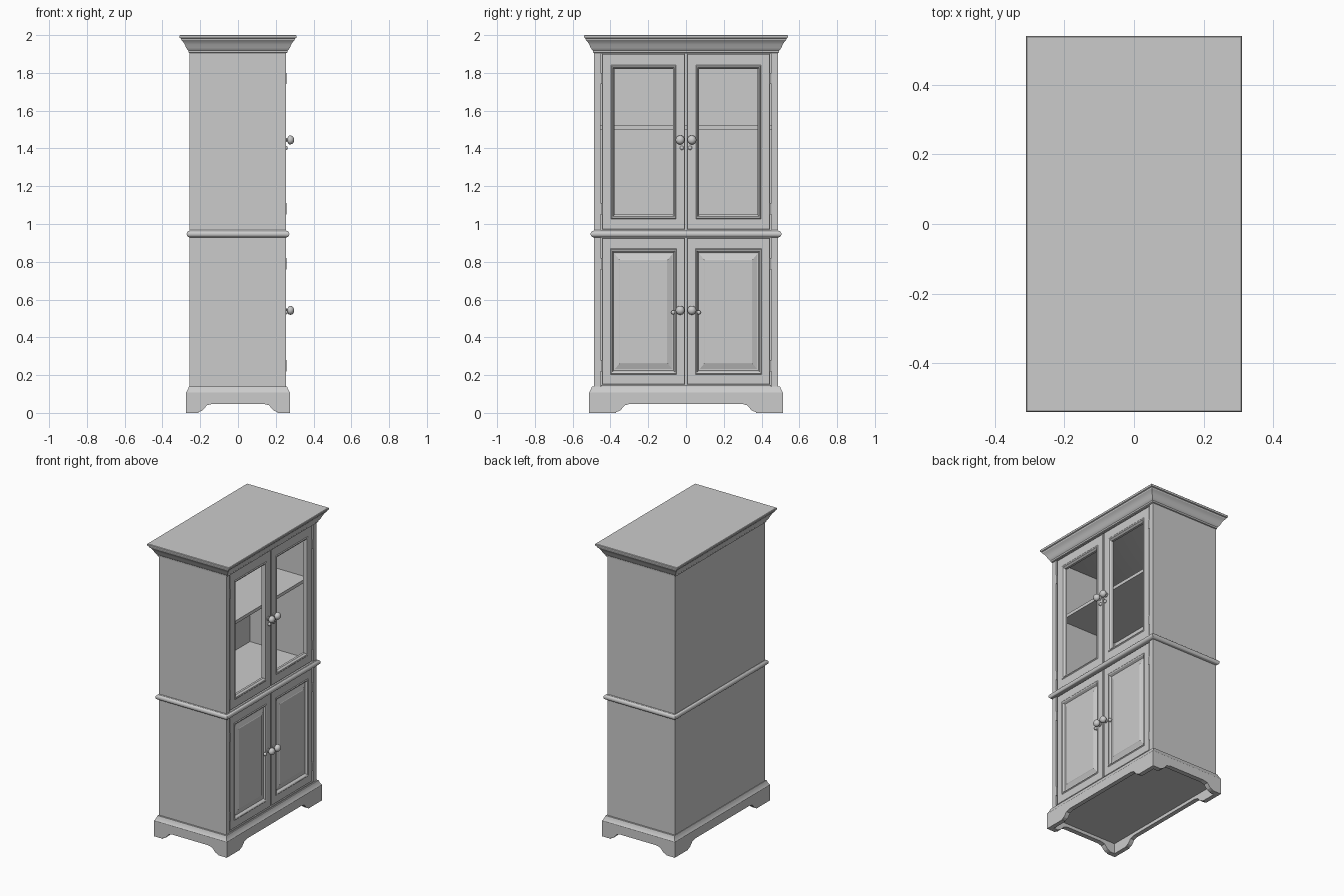
import bpy, bmesh, math

if "Cube" in bpy.data.objects:
    bpy.data.objects.remove(bpy.data.objects["Cube"])


def loft(name, rings, closed=False, smooth=0):
    """Skin a list of equal-length point rings; cap the ends or close the loop."""
    bm = bmesh.new()
    vs = [[bm.verts.new(p) for p in r] for r in rings]
    n = len(vs[0])
    pairs = list(zip(vs, vs[1:])) + ([(vs[-1], vs[0])] if closed else [])
    for a, b in pairs:
        for i in range(n):
            j = (i + 1) % n
            bm.faces.new((a[i], a[j], b[j], b[i]))
    if not closed:
        bm.faces.new(vs[0])
        bm.faces.new(vs[-1])
    bmesh.ops.recalc_face_normals(bm, faces=bm.faces)
    me = bpy.data.meshes.new(name)
    bm.to_mesh(me)
    bm.free()
    ob = bpy.data.objects.new(name, me)
    bpy.context.collection.objects.link(ob)
    bpy.ops.object.select_all(action='DESELECT')
    ob.select_set(True)
    bpy.context.view_layer.objects.active = ob
    if smooth:
        bpy.ops.object.shade_smooth_by_angle(angle=math.radians(smooth))
    return ob


def rect_z(hx, hy, z):
    return [(-hx, -hy, z), (hx, -hy, z), (hx, hy, z), (-hx, hy, z)]


def rect_x(x, y0, y1, z0, z1):
    return [(x, y0, z0), (x, y1, z0), (x, y1, z1), (x, y0, z1)]


def box(name, x0, x1, y0, y1, z0, z1):
    return loft(name, [rect_x(x0, y0, y1, z0, z1), rect_x(x1, y0, y1, z0, z1)])


def moulding(name, profile, hx, hy, smooth=30):
    return loft(name, [rect_z(hx + o, hy + o, z) for o, z in profile], smooth=smooth)


def door(name, s, z0, z1, steps, closed):
    """Nested rectangles: (inset, x) steps from the outer back edge inwards."""
    a, b = sorted((s * 0.004, s * 0.445))
    rings = [rect_x(x, a + i, b - i, z0 + i * 1.2, z1 - i * 1.25) for i, x in steps]
    return loft(name, rings, closed)


def lathe_x(name, y, z, profile, n=20):
    rings = [[(x, y + r * math.cos(2 * math.pi * k / n), z + r * math.sin(2 * math.pi * k / n))
              for k in range(n)] for r, x in profile]
    return loft(name, rings, smooth=40)


HX, HY = 0.256, 0.486

# Base plinth, hollow underneath, with bracket-foot arches on all sides
base = moulding("base_plinth", [(0.019, 0), (0.019, 0.108), (0.014, 0.115),
                                (0.008, 0.128), (0.004, 0.14)], HX, HY + 0.008)


def arch(half):
    pts = [(half, -0.02), (half, 0.004), (half - 0.02, 0.012), (half - 0.032, 0.024),
           (half - 0.045, 0.04), (half - 0.075, 0.048)]
    return pts + [(-u, z) for u, z in reversed(pts)]


cutters = [
    box("cavity_cutter", -0.245, 0.245, -0.48, 0.48, -0.02, 0.07),
    loft("side_arch_cutter", [[(u, y, z) for u, z in arch(0.21)] for y in (-0.7, 0.7)]),
    loft("front_arch_cutter", [[(x, u, z) for u, z in arch(0.37)] for x in (-0.5, 0.5)]),
]
bpy.context.view_layer.objects.active = base
for c in cutters:
    m = base.modifiers.new("cut", 'BOOLEAN')
    m.operation, m.solver, m.object = 'DIFFERENCE', 'EXACT', c
    bpy.ops.object.modifier_apply(modifier=m.name)
    bpy.data.objects.remove(c)

# Waist bead (also the floor of the upper cupboard) and crown
bead = [(-0.002, 0.928), (0.004, 0.93)]
bead += [(0.002 + 0.014 * math.cos(t * math.pi / 8), 0.947 + 0.016 * math.sin(t * math.pi / 8))
         for t in range(-4, 5)]
moulding("waist_moulding", bead + [(-0.002, 0.967)], HX, HY + 0.003)
moulding("crown_moulding", [(0.0, 1.905), (0.006, 1.908), (0.007, 1.918), (0.013, 1.924),
                            (0.019, 1.934), (0.026, 1.95), (0.035, 1.965), (0.044, 1.974),
                            (0.046, 1.982), (0.052, 1.985), (0.054, 1.99), (0.054, 1.997),
                            (0.051, 2.0)], HX, HY)

# Carcass
box("back_panel", -HX, -HX + 0.02, -HY + 0.02, HY - 0.02, 0.13, 1.91)
box("shelf", -HX + 0.02, 0.2, -HY + 0.02, HY - 0.02, 1.5, 1.522)
box("bottom_rail", 0.225, 0.252, -0.45, 0.45, 0.135, 0.148)
box("top_rail", 0.225, 0.252, -0.45, 0.45, 1.902, 1.912)

upper_steps = [(0, 0.225), (0, 0.246), (0.003, 0.25), (0.048, 0.25), (0.052, 0.254),
               (0.058, 0.252), (0.066, 0.24), (0.066, 0.225)]
lower_steps = [(0, 0.225), (0, 0.246), (0.003, 0.25), (0.045, 0.25), (0.049, 0.254),
               (0.055, 0.251), (0.062, 0.238), (0.068, 0.238), (0.09, 0.247), (0.093, 0.249)]
knob = [(0.014, 0.246), (0.014, 0.254), (0.008, 0.257), (0.008, 0.262), (0.018, 0.265),
        (0.023, 0.271), (0.024, 0.278), (0.021, 0.287), (0.014, 0.294), (0.005, 0.297)]
latch = [(0.011, 0.246), (0.011, 0.256), (0.008, 0.261), (0.003, 0.263)]

for s, side in ((-1, "left"), (1, "right")):
    y = lambda a, b: sorted((s * a, s * b))
    box(side + "_side_panel", -HX, 0.23, *y(HY - 0.02, HY), 0.13, 1.91)
    box(side + "_front_stile", 0.225, 0.253, *y(0.453, HY), 0.13, 1.91)
    door(side + "_upper_door", s, 0.97, 1.902, upper_steps, True)
    door(side + "_lower_door", s, 0.15, 0.926, lower_steps, False)

    # Knobs and small turn latches
    for z, where, ly, lz in ((1.445, "upper", 0.022, 1.403), (0.543, "lower", 0.068, 0.532)):
        lathe_x(f"{side}_{where}_knob", s * 0.031, z, knob)
        lathe_x(f"{side}_{where}_latch", s * ly, lz, latch, 12)

    # Hinge barrels
    for i, z in enumerate((0.25, 0.79, 1.08, 1.77)):
        ring = [(0.251 + 0.005 * math.cos(k * math.pi / 4), s * 0.449 + 0.005 * math.sin(k * math.pi / 4))
                for k in range(8)]
        loft(f"{side}_hinge_{i + 1}", [[(px, py, h) for px, py in ring] for h in (z - 0.03, z + 0.03)],
             smooth=50)
